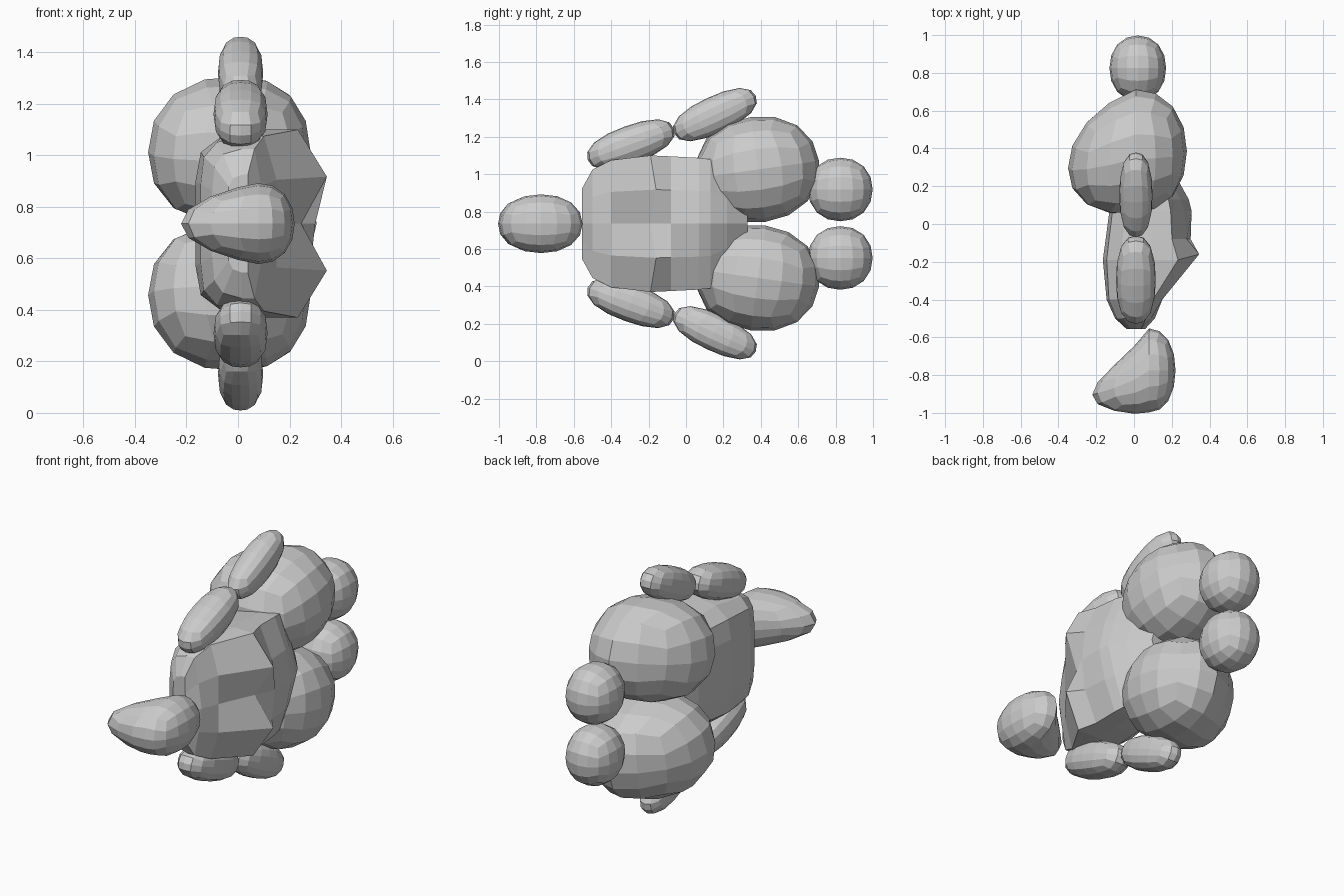
import bpy, bmesh, math
from mathutils import Vector

if "Cube" in bpy.data.objects:
    bpy.data.objects.remove(bpy.data.objects["Cube"])

MID = 0.735  # height of the symmetry plane


def finish(bm, name):
    bmesh.ops.recalc_face_normals(bm, faces=bm.faces)
    me = bpy.data.meshes.new(name)
    bm.to_mesh(me)
    bm.free()
    ob = bpy.data.objects.new(name, me)
    bpy.context.collection.objects.link(ob)


def ball(name, centre, radii, tilt=0, side=1, shape=None, blunt=2.15):
    """Low-poly cube-sphere, tilted in the y-z plane; side=-1 mirrors it about MID."""
    bm = bmesh.new()
    bmesh.ops.create_cube(bm, size=2)
    bmesh.ops.subdivide_edges(bm, edges=bm.edges[:], cuts=3, use_grid_fill=True)
    c, s = math.cos(math.radians(tilt)), math.sin(math.radians(tilt))
    for v in bm.verts:
        p = Vector([math.tan(q * math.pi / 4) for q in v.co])
        p /= sum(abs(q) ** blunt for q in p) ** (1 / blunt)
        if shape:
            p = shape(p)
        x, y, z = (p[i] * radii[i] for i in range(3))
        y, z = y * c - z * s, y * s + z * c
        v.co = (centre[0] + x, centre[1] + y, MID + side * (centre[2] + z - MID))
    finish(bm, name)


def snout(p):
    t = max(0, -p.x)
    return Vector((p.x - 1.15 * t * t, p.y * (1 - .35 * t) - .58 * t,
                   p.z * (1 - .1 * t)))


def rump(p):
    t = max(0, -p.x)
    return Vector((p.x * (1.33 if t else 1), p.y * (1 - .12 * t) - .27 * t,
                   p.z * (1 + .12 * t)))


# Head with pointed snout
ball("head", (.08, -.775, MID), (.14, .222, .157), shape=snout)

# Paired limbs
for side, tag in ((1, "upper"), (-1, "lower")):
    ball(tag + "_thigh", (.01, .385, 1.025), (.27, .33, .283), 8, side, rump)
    ball(tag + "_foot", (.02, .825, .918), (.15, .173, .17), 0, side)
    ball(tag + "_arm", (.01, -.295, 1.16), (.105, .245, .1), 20, side, blunt=2.4)
    ball(tag + "_forearm", (.01, .155, 1.318), (.088, .24, .098), 25, side, blunt=2.4)

# Torso lofted along y; only the chest ridge splits into two lobes
half = [(0, 0), (0, .45), (.04, .76), (.2, .93), (.54, 1), (.78, 1), (1, .5), (1, 0)]
section = half + [(u, -h) for u, h in half[-2:0:-1]]
# y, back x, chest x, half height, groove depth at mid, shoulder inset
stations = [(-.555, -.04, .06, .19, 0, .02), (-.50, -.10, .11, .29, 0, .02),
            (-.40, -.145, .17, .34, .02, .02), (-.19, -.165, .345, .365, .1, .0),
            (-.08, -.15, .30, .36, .0, .02), (.07, -.13, .285, .352, -.02, .02),
            (.13, -.11, .265, .345, -.025, .02), (.22, -.08, .22, .26, -.02, .02),
            (.33, -.03, .15, .14, 0, .02)]
bm = bmesh.new()
rings = []
for y, xb, xf, hh, groove, inset in stations:
    ring = []
    for u, h in section:
        x = xb + u * (xf - xb)
        if u == 1:
            x -= groove if h == 0 else inset
        dy = .03 if groove == .1 and u == 1 and h else 0  # scalloped ridge
        ring.append(bm.verts.new((x, y + dy, MID + h * hh)))
    rings.append(ring)
n = len(section)
for a, b in zip(rings, rings[1:]):
    for i in range(n):
        bm.faces.new((a[i], a[(i + 1) % n], b[(i + 1) % n], b[i]))
bm.faces.new(rings[0])
bm.faces.new(rings[-1])
finish(bm, "torso")
